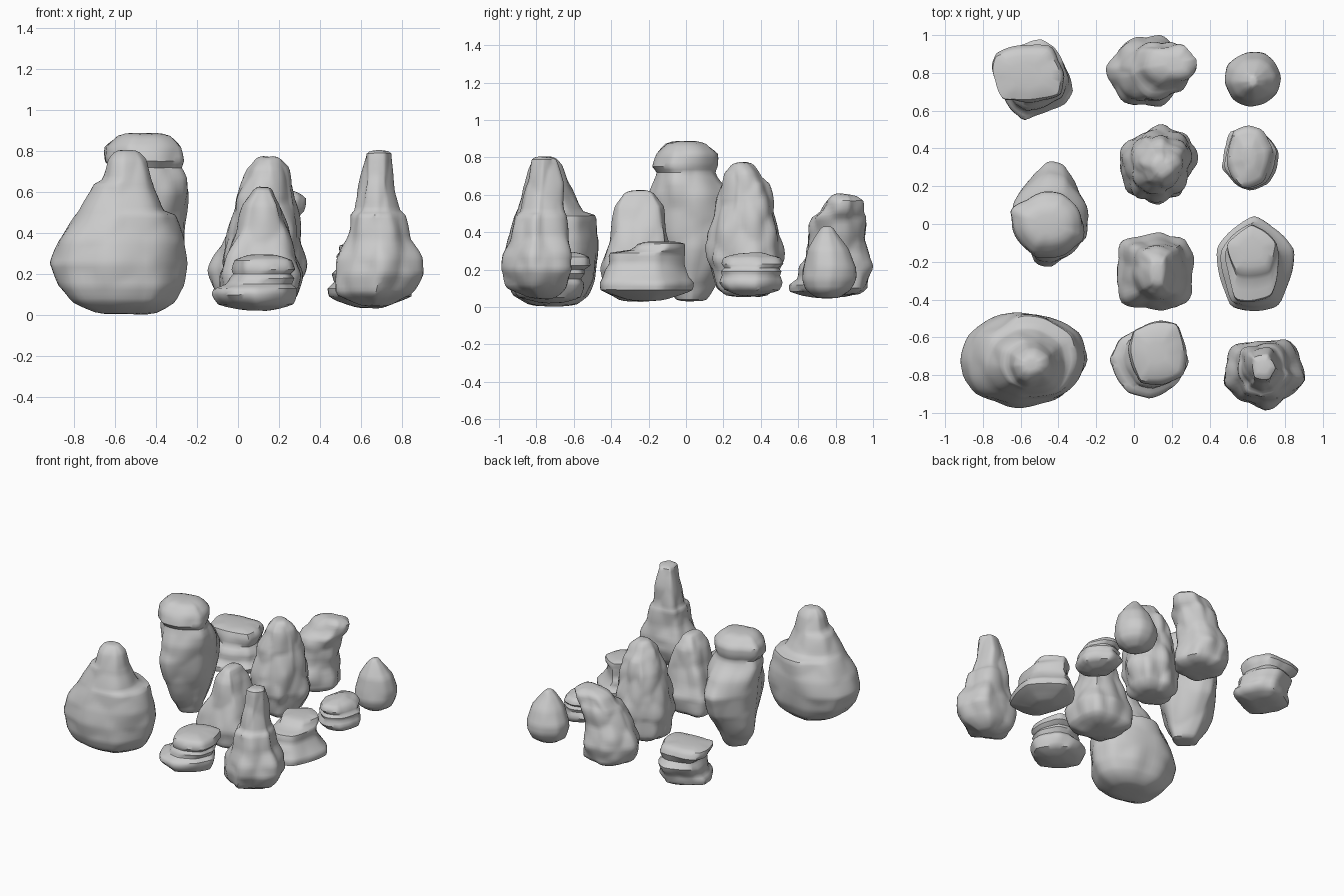
import bpy, bmesh, math, random
from mathutils import Vector, noise

SEG = 56


def outline(rng, sides, turn, hard):
    """Irregular softened polygon, normalised to a -1..1 box."""
    off = rng.random() * math.tau
    jit = .22
    if turn is not None:
        off, jit = math.radians(turn), .06
    walls = [(off + (i + rng.uniform(-jit, jit)) * math.tau / sides, rng.uniform(.9, 1.06))
             for i in range(sides)]
    pts = []
    for s in range(SEG):
        t = s * math.tau / SEG
        r = min(d / max(math.cos(t - a), .2) for a, d in walls)
        r = hard * r + 1 - hard
        pts.append((r * math.cos(t), r * math.sin(t)))
    xs, ys = [p[0] for p in pts], [p[1] for p in pts]
    fit = lambda v, a: 2 * (v - min(a)) / (max(a) - min(a)) - 1
    return [(fit(x, xs), fit(y, ys)) for x, y in pts]


def rock(name, rows, sides=7, bump=.02, freq=8, seed=0, stretch=1.0, turn=None, top_turn=None,
         hard=.65):
    """Loft rings (z, x0, x1, y0, y1) into a weathered stone."""
    rng = random.Random(seed)
    shapes = [outline(rng, sides, turn, hard), outline(rng, sides, top_turn, hard)]
    z0, z1 = rows[0][0], rows[-1][0]
    # rings between the profile rows
    rings = []
    for a, b in zip(rows, rows[1:]):
        n = max(2, int((b[0] - a[0]) / .018))
        rings += [[p + (q - p) * k / n for p, q in zip(a, b)] for k in range(n)]
    rings.append(list(rows[-1]))

    def capped(r, f, dz):
        z, a, b, c, d = r
        cx, cy, hx, hy = (a + b) / 2, (c + d) / 2, (b - a) / 2 * f, (d - c) / 2 * f
        return [z + dz, cx - hx, cx + hx, cy - hy, cy + hy]
    bottom = [capped(rings[0], f, d) for f, d in ((.4, -.008), (.75, -.006))]
    top = [capped(rings[-1], f, d) for f, d in ((.75, .008), (.4, .012))]
    rings = bottom + rings + top

    bm = bmesh.new()
    grid = []
    for z, a, b, c, d in rings:
        mix = min(1, max(0, (z - z0) / (z1 - z0)))
        row = []
        for p, q in zip(*shapes):
            u, v = p[0] + (q[0] - p[0]) * mix, p[1] + (q[1] - p[1]) * mix
            row.append(bm.verts.new(((a + b) / 2 + u * (b - a) / 2, (c + d) / 2 + v * (d - c) / 2, z)))
        grid.append(row)
    for lo, hi in zip(grid, grid[1:]):
        for i in range(SEG):
            j = (i + 1) % SEG
            bm.faces.new((lo[i], lo[j], hi[j], hi[i]))
    bm.faces.new(grid[0][::-1])
    bm.faces.new(grid[-1])
    bmesh.ops.smooth_vert(bm, verts=bm.verts[:], factor=.5, use_axis_x=True, use_axis_y=True, use_axis_z=True)
    bm.normal_update()
    # chipped surface: cell noise along the normal
    moves = []
    for v in bm.verts:
        p = Vector((v.co.x, v.co.y, v.co.z * stretch)) * freq + Vector((seed * 3.1, 0, 0))
        h = noise.voronoi(p)[0][0] - .45
        h = -h * 1.3 + .5 * noise.noise(p * .8)
        flat = Vector((v.normal.x, v.normal.y, v.normal.z * .4))
        moves.append(flat * h * bump)
    for v, m in zip(bm.verts, moves):
        v.co += m
        v.co.z = max(0, v.co.z)
    me = bpy.data.meshes.new(name)
    bm.to_mesh(me)
    bm.free()
    ob = bpy.data.objects.new(name, me)
    bpy.context.collection.objects.link(ob)
    bpy.ops.object.select_all(action='DESELECT')
    ob.select_set(True)
    bpy.context.view_layer.objects.active = ob
    bpy.ops.object.shade_smooth_by_angle(angle=math.radians(42))


# left column: large peak, pillar, layered slab
rock("large_peak_rock", [
    (.01, -.70, -.40, -.85, -.58), (.06, -.81, -.31, -.93, -.52), (.14, -.88, -.26, -.96, -.49),
    (.25, -.92, -.25, -.97, -.47), (.36, -.88, -.26, -.96, -.47), (.49, -.79, -.30, -.93, -.49),
    (.51, -.77, -.36, -.92, -.55), (.64, -.71, -.41, -.88, -.61), (.66, -.67, -.42, -.87, -.62),
    (.76, -.64, -.45, -.83, -.66), (.795, -.61, -.48, -.80, -.69)], 9, .02, 5, 1)
rock("pillar_rock", [
    (.04, -.54, -.34, -.06, .11), (.15, -.60, -.30, -.13, .19), (.32, -.63, -.26, -.20, .30),
    (.48, -.64, -.25, -.23, .34), (.60, -.64, -.24, -.21, .27), (.67, -.64, -.25, -.18, .19),
    (.72, -.62, -.28, -.16, .16), (.75, -.65, -.26, -.19, .17), (.82, -.65, -.27, -.17, .17),
    (.875, -.59, -.33, -.11, .11)], 4, .025, 6, 2, .7, 45, 20, .42)
rock("layered_slab_rock", [
    (.06, -.66, -.40, .62, .88), (.08, -.73, -.33, .55, .93), (.12, -.73, -.31, .55, .94),
    (.15, -.70, -.34, .59, .94), (.22, -.70, -.35, .60, .98), (.26, -.67, -.39, .65, .93),
    (.31, -.74, -.37, .64, .96), (.36, -.75, -.39, .65, .93)], 4, .016, 8, 3, 1, 30, 5, .5)

# middle column: leaning rock, knobbly spire, blunt spire, low stack
rock("leaning_rock", [
    (.07, -.06, .24, .67, .93), (.10, -.12, .28, .63, .98), (.22, -.15, .27, .63, 1.0),
    (.30, -.12, .26, .65, .98), (.42, -.06, .28, .66, .97), (.48, -.03, .30, .67, .96),
    (.51, .01, .32, .72, .95), (.57, .06, .34, .75, .95), (.595, .12, .31, .78, .92)], 6, .024, 8, 4)
rock("knobbly_spire_rock", [
    (.06, -.01, .24, .19, .44), (.10, -.06, .29, .14, .49), (.25, -.08, .33, .11, .52),
    (.40, -.05, .31, .13, .50), (.57, -.03, .29, .15, .47), (.66, .01, .26, .18, .45),
    (.72, .05, .23, .20, .40), (.755, .09, .20, .24, .36)], 7, .036, 9, 5, .6)
rock("blunt_spire_rock", [
    (.04, .00, .22, -.36, -.13), (.08, -.08, .29, -.43, -.07), (.20, -.10, .31, -.45, -.05),
    (.29, -.06, .28, -.43, -.08), (.42, .00, .25, -.40, -.10), (.54, .03, .21, -.38, -.12),
    (.61, .08, .17, -.34, -.17)], 4, .026, 8, 6, .6, 0, 0, .5)
rock("low_stack_rock", [
    (.03, -.02, .20, -.82, -.62), (.05, -.10, .28, -.90, -.56), (.10, -.14, .29, -.93, -.54),
    (.13, -.13, .29, -.92, -.54), (.15, -.06, .26, -.87, -.56), (.18, -.04, .28, -.87, -.54),
    (.20, -.02, .26, -.85, -.55), (.22, -.03, .29, -.86, -.51), (.27, -.02, .27, -.84, -.52),
    (.285, .02, .22, -.80, -.56)], 4, .012, 8, 7, 1, 45, 10, .45)

# right column: round cone, pebble stack, stepped slab, tall spire
rock("cone_rock", [
    (.055, .56, .70, .69, .83), (.09, .50, .76, .64, .88), (.15, .48, .78, .62, .91),
    (.21, .48, .78, .63, .91), (.31, .52, .75, .65, .87), (.39, .57, .69, .70, .81),
    (.42, .60, .66, .72, .79)], 11, .006, 6, 8)
rock("pebble_stack_rock", [
    (.07, .56, .70, .26, .44), (.09, .50, .76, .20, .50), (.13, .46, .77, .17, .52),
    (.17, .49, .75, .19, .50), (.19, .47, .76, .18, .51), (.21, .50, .74, .20, .49),
    (.23, .48, .74, .18, .52), (.265, .50, .71, .20, .50), (.278, .55, .67, .25, .45)],
     6, .014, 9, 9)
rock("stepped_slab_rock", [
    (.04, .56, .72, -.32, -.10), (.07, .48, .80, -.41, -.02), (.09, .44, .85, -.46, .04),
    (.13, .43, .85, -.46, .05), (.16, .47, .82, -.44, .02), (.20, .45, .79, -.43, .01),
    (.23, .49, .77, -.41, .00), (.29, .48, .77, -.41, .00), (.305, .50, .76, -.29, .00),
    (.34, .49, .75, -.26, .00)], 5, .010, 7, 10, 1, -90, -90, .6)
rock("tall_spire_rock", [
    (.05, .58, .76, -.86, -.70), (.10, .49, .85, -.96, -.64), (.20, .48, .91, -.99, -.60),
    (.28, .49, .90, -.98, -.60), (.37, .53, .85, -.94, -.63), (.49, .55, .82, -.92, -.64),
    (.51, .57, .80, -.89, -.65), (.65, .60, .77, -.86, -.66), (.79, .62, .75, -.82, -.69)],
     5, .025, 8, 11, .6)
